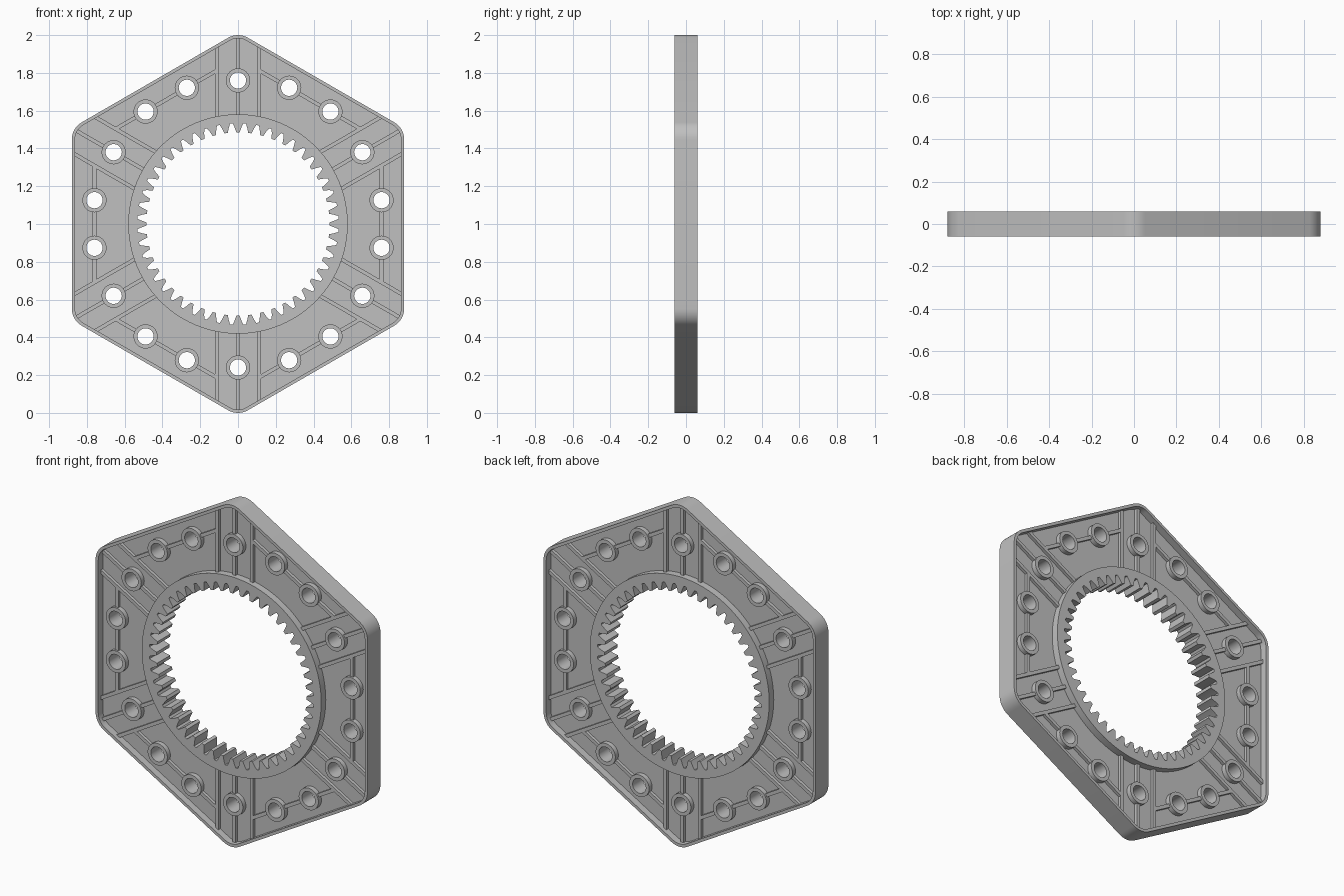
import bpy, bmesh, math
from mathutils import Matrix, Vector

if "Cube" in bpy.data.objects:
    bpy.data.objects.remove(bpy.data.objects["Cube"])

APO = 0.88          # hexagon centre to flat
RING_R = 0.581
HOLE_R, BOSS_R, HOLE_D = 0.043, 0.064, 0.76
WEB, RIB, BOSS, FULL = 0.018, 0.036, 0.046, 0.06   # half thicknesses

grey = bpy.data.materials.new("light_grey")
grey.diffuse_color = (0.53, 0.53, 0.53, 1)
grey.use_nodes = True
grey.node_tree.nodes["Principled BSDF"].inputs["Base Color"].default_value = grey.diffuse_color


def polar(r, a, c=(0, 0)):
    return (c[0] + r * math.cos(a), c[1] + r * math.sin(a))


def circle(r, c=(0, 0), n=32):
    return [polar(r, 2 * math.pi * i / n, c) for i in range(n)]


def hexagon(apo, r, n=8):
    # pointy-top hexagon with rounded corners
    pts = []
    for k in range(6):
        a = math.radians(30 + 60 * k)
        c = polar((apo - r) / math.cos(math.pi / 6), a)
        pts += [polar(r, a + math.radians(-30 + 60 * i / n), c) for i in range(n + 1)]
    return pts


def gear(tip, root, teeth):
    # internal teeth: wide at the root, narrow at the tip
    pts = []
    step = 2 * math.pi / teeth
    for k in range(teeth):
        a = math.pi / 2 + k * step
        for f, r in ((-0.40, root), (-0.27, (tip + root) / 2 + 0.003), (-0.14, tip),
                     (0.14, tip), (0.27, (tip + root) / 2 + 0.003), (0.40, root)):
            pts.append(polar(r, a + f * step))
    return pts


def finish(ob):
    ob.data.materials.clear()
    ob.data.materials.append(grey)
    bpy.ops.object.select_all(action='DESELECT')
    ob.select_set(True)
    bpy.context.view_layer.objects.active = ob
    bpy.ops.object.shade_smooth_by_angle(angle=math.radians(28))


# stand the flat drawing upright, centred at z = 1
UPRIGHT = Matrix.Translation((0, 0, 1)) @ Matrix.Rotation(math.pi / 2, 4, 'X')


def plate(name, loops, half):
    # flat profile with holes, extruded both ways
    cu = bpy.data.curves.new(name, 'CURVE')
    cu.dimensions, cu.fill_mode, cu.extrude = '2D', 'BOTH', half
    for loop in loops:
        s = cu.splines.new('POLY')
        s.points.add(len(loop) - 1)
        for p, (x, y) in zip(s.points, loop):
            p.co = (x, y, 0, 1)
        s.use_cyclic_u = True
    ob = bpy.data.objects.new(name, cu)
    bpy.context.collection.objects.link(ob)
    bpy.ops.object.select_all(action='DESELECT')
    ob.select_set(True)
    bpy.context.view_layer.objects.active = ob
    bpy.ops.object.convert(target='MESH')
    ob = bpy.context.view_layer.objects.active
    bm = bmesh.new()
    bm.from_mesh(ob.data)
    bmesh.ops.remove_doubles(bm, verts=bm.verts, dist=1e-5)
    bmesh.ops.recalc_face_normals(bm, faces=bm.faces)
    bm.transform(UPRIGHT)
    bm.to_mesh(ob.data)
    bm.free()
    finish(ob)


# hole centres: one at each corner, two along each flat
holes = []
for k in range(6):
    holes.append(polar(HOLE_D, math.radians(30 + 60 * k)))
    f = math.radians(60 * k)
    for s in (-0.126, 0.126):
        holes.append(polar(s, f + math.pi / 2, polar(HOLE_D, f)))

inner = hexagon(APO - 0.017, 0.088)
plate("outer_rim", [hexagon(APO, 0.105), inner], FULL)
plate("web", [inner, circle(RING_R, n=96)] + [circle(BOSS_R, c) for c in holes], WEB)
plate("gear_ring", [circle(RING_R, n=96), gear(0.485, 0.533, 48)], FULL)
plate("bosses", [circle(r, c) for c in holes for r in (BOSS_R, HOLE_R)], BOSS)

# stiffening ribs, as (angle, start, end) boxes repeated round the hexagon
bm = bmesh.new()


def rib(a, b, turn, width=0.02):
    a, b = Vector(a), Vector(b)
    d, mid = b - a, (a + b) / 2
    m = (UPRIGHT @ Matrix.Rotation(turn, 4, 'Z') @ Matrix.Translation((mid.x, mid.y, 0))
         @ Matrix.Rotation(math.atan2(d.y, d.x), 4, 'Z')
         @ Matrix.Diagonal((d.length, width, RIB * 2, 1)))
    bmesh.ops.create_cube(bm, size=1, matrix=m)


for k in range(6):
    corner, flat = math.radians(30 + 60 * k), math.radians(60 * k)
    for s in (-0.112, 0.112):
        rib((0.568, s), (0.94, s), corner)
    rib((0.575, 0), (HOLE_D - 0.06, 0), corner)
    rib((HOLE_D + 0.06, 0), (0.985, 0), corner)
    for a, b in ((-0.305, -0.186), (-0.066, 0.066), (0.186, 0.305)):
        rib((HOLE_D, a), (HOLE_D, b), flat)
me = bpy.data.meshes.new("ribs")
bm.to_mesh(me)
bm.free()
ribs = bpy.data.objects.new("ribs", me)
bpy.context.collection.objects.link(ribs)
finish(ribs)
